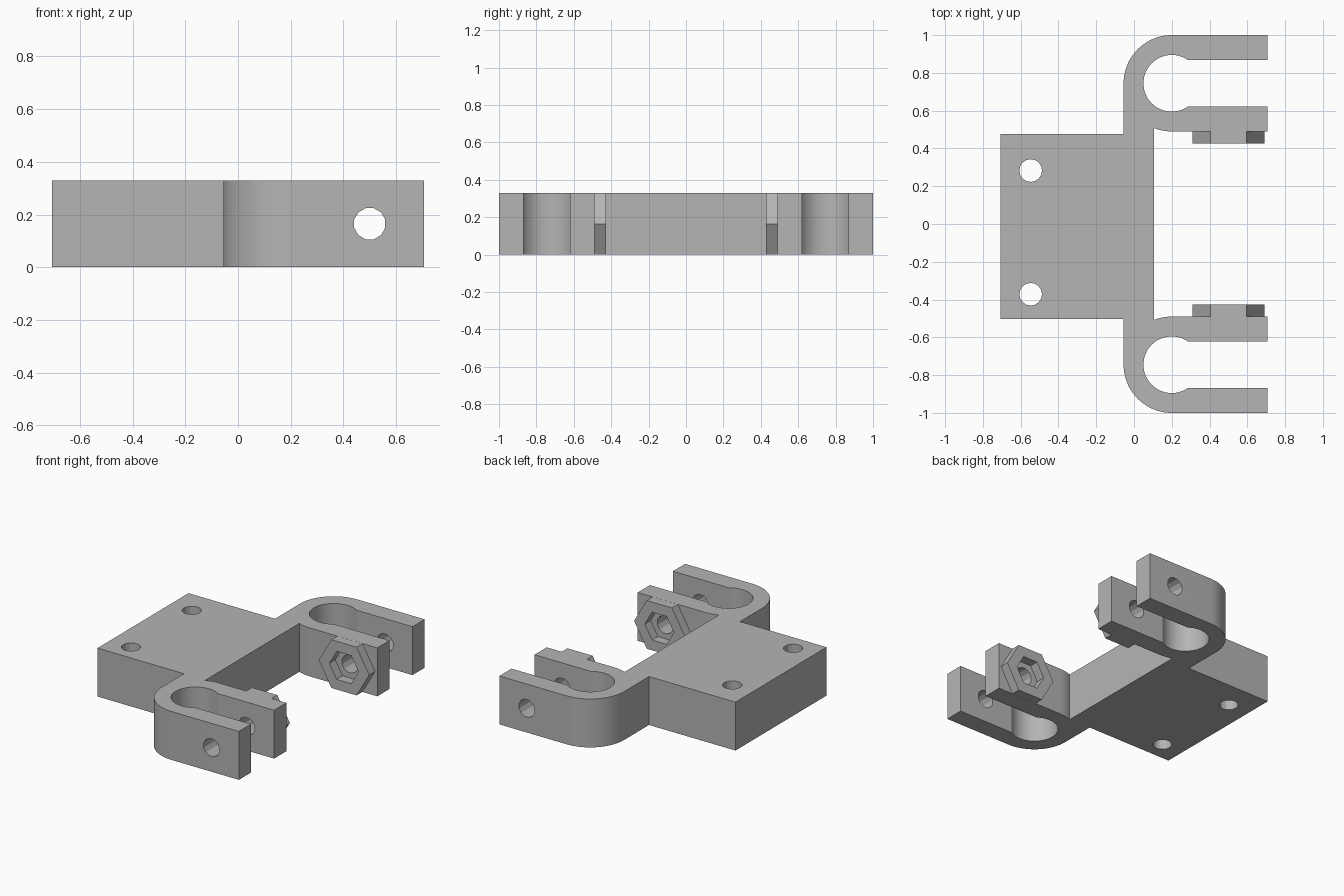
import bpy, bmesh, math
from mathutils import Matrix

if "Cube" in bpy.data.objects:
    bpy.data.objects.remove(bpy.data.objects["Cube"])

H = 0.33                       # body height
CX, CY, RO, RI = 0.2, 0.745, 0.255, 0.15   # clip centre and radii
SLOT = 0.124                   # half width of the clip slot
TIP = 0.707                    # arm ends

grey = bpy.data.materials.new("light_grey")
grey.diffuse_color = (0.46, 0.46, 0.46, 1)
grey.use_nodes = True
grey.node_tree.nodes["Principled BSDF"].inputs["Base Color"].default_value = grey.diffuse_color


def make_object(name, bm):
    bmesh.ops.recalc_face_normals(bm, faces=bm.faces[:])
    me = bpy.data.meshes.new(name)
    bm.to_mesh(me)
    bm.free()
    me.materials.append(grey)
    ob = bpy.data.objects.new(name, me)
    bpy.context.collection.objects.link(ob)
    return ob


def arc(r, a0, a1, n):
    angles = [math.radians(a0 + (a1 - a0) * i / n) for i in range(n + 1)]
    return [(CX + r * math.cos(a), CY + r * math.sin(a)) for a in angles]


def clip_side(plate_y):
    """Half outline: plate corner, around the clip, back to the plate front."""
    a = math.degrees(math.asin(SLOT / RI))
    end = 270 - math.degrees(math.asin((CX - 0.107) / RO))
    return ([(-TIP, plate_y), (CX - RO, plate_y)] + arc(RO, 180, 90, 20)
            + [(TIP, CY + RO), (TIP, CY + SLOT)] + arc(RI, a, 360 - a, 48)
            + [(TIP, CY - SLOT), (TIP, CY - RO)] + arc(RO, 270, end, 5))


def cylinder(name, r, depth, n, matrix):
    bm = bmesh.new()
    bmesh.ops.create_cone(bm, cap_ends=True, segments=n, radius1=r, radius2=r,
                          depth=depth, matrix=matrix)
    ob = make_object(name, bm)
    ob.hide_render = True
    return ob


# Body: mounting plate with two U-shaped clips
lower = [(x, -y) for x, y in clip_side(0.503)]
outline = lower + clip_side(0.477)[::-1]
bm = bmesh.new()
face = bm.faces.new([bm.verts.new((x, y, 0)) for x, y in outline])
top = bmesh.ops.extrude_face_region(bm, geom=[face])["geom"]
bmesh.ops.translate(bm, vec=(0, 0, H),
                    verts=[v for v in top if isinstance(v, bmesh.types.BMVert)])
body = make_object("clip_bracket", bm)

# Screw holes in the plate and the bolt hole through all arms
cutters = [cylinder("screw_hole_cutter", 0.06, 1, 16, Matrix.Translation((-0.547, y, H / 2)))
           for y in (0.283, -0.372)]
bolt = (Matrix.Translation((0.5, 0, H / 2)) @ Matrix.Rotation(math.pi / 2, 4, 'X')
        @ Matrix.Rotation(math.radians(15), 4, 'Z'))
cutters.append(cylinder("bolt_hole_cutter", 0.061, 2.4, 12, bolt))
for c in cutters:
    mod = body.modifiers.new("hole", 'BOOLEAN')
    mod.operation = 'DIFFERENCE'
    mod.solver = 'EXACT'
    mod.object = c
bpy.context.view_layer.update()
cut = bpy.data.meshes.new_from_object(body.evaluated_get(bpy.context.evaluated_depsgraph_get()))
body.modifiers.clear()
body.data = cut
for c in cutters:
    bpy.data.objects.remove(c)

bpy.context.view_layer.objects.active = body
body.select_set(True)
bpy.ops.object.shade_smooth_by_angle(angle=math.radians(18))

# Hexagonal nut holders on the inner arms
for side, name in ((1, "nut_holder_back"), (-1, "nut_holder_front")):
    bm = bmesh.new()
    rings = []
    for r, y in ((0.19, CY - RO), (0.19, 0.427), (0.11, 0.427), (0.11, CY - RO)):
        rings.append([bm.verts.new((0.5 + r * math.cos(k * math.pi / 3), side * y,
                                    H / 2 + r * math.sin(k * math.pi / 3))) for k in range(6)])
    for a, b in zip(rings, rings[1:]):
        for k in range(6):
            j = (k + 1) % 6
            bm.faces.new((a[k], a[j], b[j], b[k]))
    # back ring closes the holder against the arm
    for k in range(6):
        j = (k + 1) % 6
        bm.faces.new((rings[3][k], rings[3][j], rings[0][j], rings[0][k]))
    make_object(name, bm)
